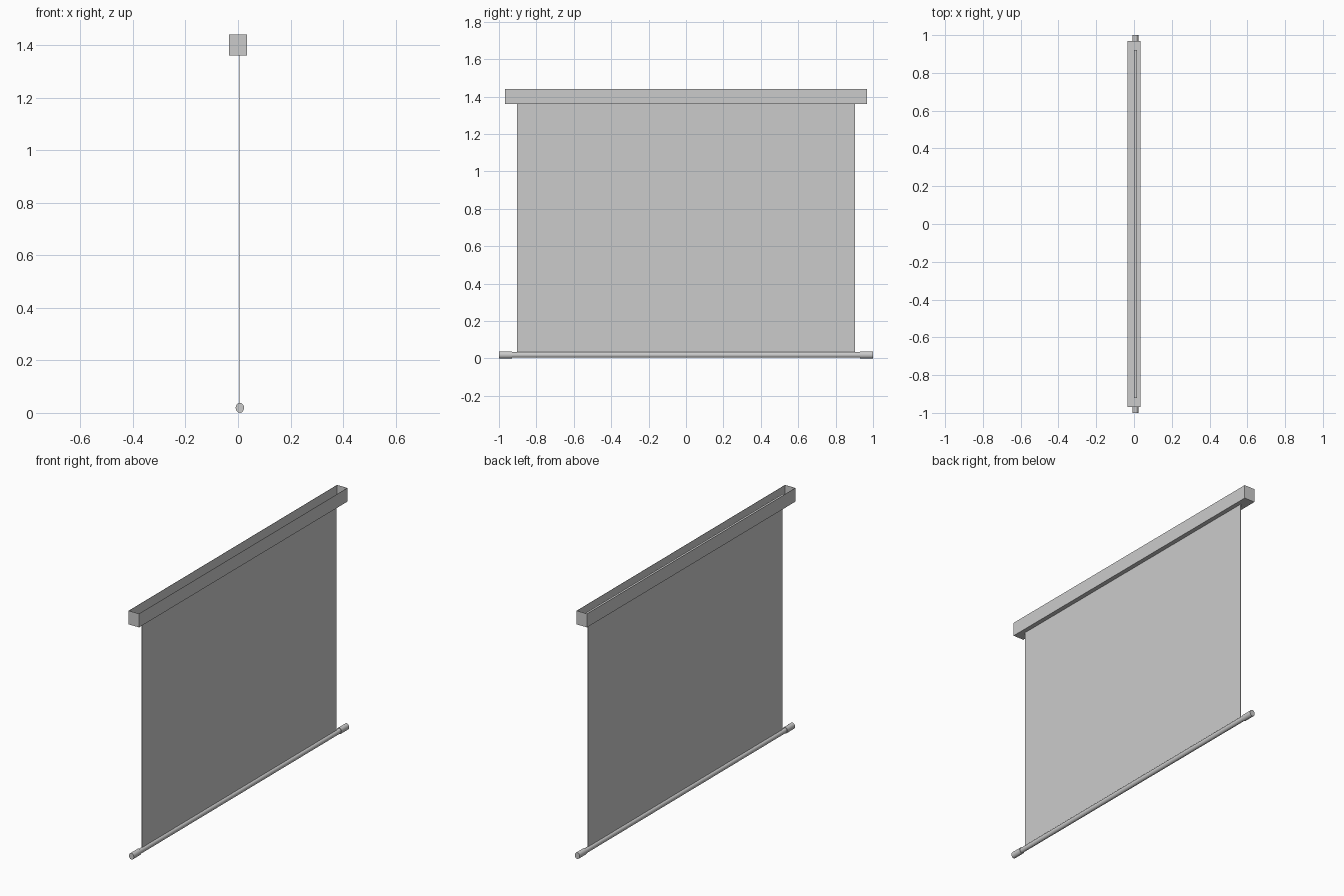
import bpy, bmesh, math
from mathutils import Matrix, Vector

cube = bpy.data.objects.get("Cube")
if cube:
    bpy.data.objects.remove(cube, do_unlink=True)

GREY = (0.6, 0.6, 0.6, 1.0)
mat = bpy.data.materials.new("light grey")
mat.use_nodes = True
mat.diffuse_color = GREY
mat.node_tree.nodes["Principled BSDF"].inputs["Base Color"].default_value = GREY

CX = 0.007  # plane in which the fabric hangs


def finish(name, bm):
    bmesh.ops.recalc_face_normals(bm, faces=bm.faces)
    mesh = bpy.data.meshes.new(name)
    bm.to_mesh(mesh)
    bm.free()
    mesh.materials.append(mat)
    obj = bpy.data.objects.new(name, mesh)
    bpy.context.collection.objects.link(obj)
    return obj


def box(name, lo, hi, open_top=False):
    lo, hi = Vector(lo), Vector(hi)
    bm = bmesh.new()
    m = Matrix.Translation((lo + hi) / 2) @ Matrix.Diagonal((*(hi - lo), 1))
    bmesh.ops.create_cube(bm, size=1, matrix=m)
    bm.normal_update()
    if open_top:
        top = [f for f in bm.faces if f.normal.z > 0.9]
        bmesh.ops.delete(bm, geom=top, context='FACES_ONLY')
    return finish(name, bm)


def tube(name, y0, y1, rx, rz, z):
    # Oval rod lying along y
    bm = bmesh.new()
    m = (Matrix.Translation((CX, (y0 + y1) / 2, z))
         @ Matrix.Diagonal((rx, 1, rz, 1))
         @ Matrix.Rotation(math.pi / 2, 4, 'X'))
    bmesh.ops.create_cone(bm, cap_ends=True, segments=16, radius1=1, radius2=1,
                          depth=y1 - y0, matrix=m)
    obj = finish(name, bm)
    bpy.context.view_layer.objects.active = obj
    obj.select_set(True)
    bpy.ops.object.shade_smooth_by_angle(angle=math.radians(30))
    obj.select_set(False)


# Open-topped housing with thin walls
housing = box("housing", (-0.034, -0.968, 1.36), (0.034, 0.968, 1.44), open_top=True)
wall = housing.modifiers.new("wall", 'SOLIDIFY')
wall.thickness = 0.002
wall.offset = -1

# Bar inside the housing that holds the fabric
box("hanging_bar", (CX - 0.008, -0.92, 1.362), (CX + 0.008, 0.92, 1.41))

# Hanging fabric
box("screen_fabric", (CX - 0.001, -0.903, 0.025), (CX + 0.001, 0.903, 1.362))

# Bottom weight rod with a thicker cap at each end
tube("bottom_rod", -0.94, 0.94, 0.013, 0.015, 0.019)
for side, name in ((-1, "front_rod_cap"), (1, "back_rod_cap")):
    y0, y1 = sorted((side * 0.93, side * 1.0))
    tube(name, y0, y1, 0.016, 0.019, 0.019)
